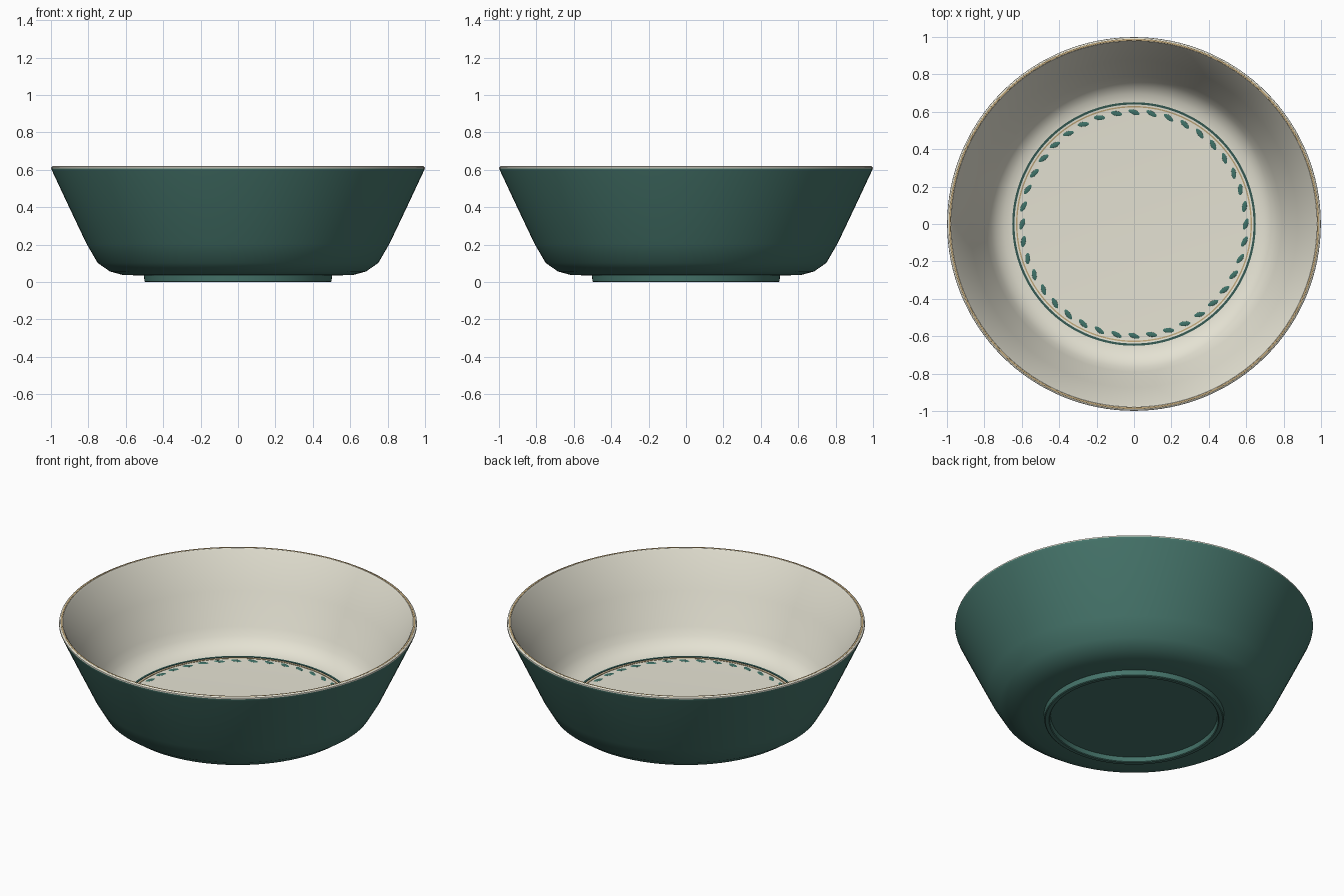
import bpy, bmesh, math
from mathutils import Matrix

if "Cube" in bpy.data.objects:
    bpy.data.objects.remove(bpy.data.objects["Cube"])

def mat(name, rgb):
    m = bpy.data.materials.new(name)
    m.diffuse_color = (*rgb, 1)
    m.use_nodes = True
    m.node_tree.nodes["Principled BSDF"].inputs["Base Color"].default_value = m.diffuse_color
    return m

GREEN = mat("green_glaze", (0.06, 0.175, 0.145))
CREAM = mat("cream_glaze", (0.78, 0.76, 0.65))
GOLD = mat("gold_line", (0.52, 0.38, 0.19))
DARK = mat("dark_green_line", (0.035, 0.10, 0.085))
LEAF = mat("leaf_green", (0.05, 0.17, 0.14))

def finish(name, bm, mats, angle=35):
    me = bpy.data.meshes.new(name)
    bmesh.ops.recalc_face_normals(bm, faces=bm.faces)
    bm.to_mesh(me)
    bm.free()
    for m in mats:
        me.materials.append(m)
    ob = bpy.data.objects.new(name, me)
    bpy.context.collection.objects.link(ob)
    bpy.ops.object.select_all(action='DESELECT')
    ob.select_set(True)
    bpy.context.view_layer.objects.active = ob
    bpy.ops.object.shade_smooth_by_angle(angle=math.radians(angle))
    return ob

def lathe(name, profile, mats, closed=False, split=None, steps=128):
    """Revolve (r, z) points about z; segments from index split on use the second material."""
    bm = bmesh.new()
    pts = profile + [profile[0]] if closed else profile
    rings = [[bm.verts.new((r * math.cos(2 * math.pi * i / steps),
                            r * math.sin(2 * math.pi * i / steps), z))
              for i in range(steps)] for r, z in pts]
    for k in range(len(pts) - 1):
        for i in range(steps):
            j = (i + 1) % steps
            f = bm.faces.new((rings[k][i], rings[k][j], rings[k + 1][j], rings[k + 1][i]))
            f.material_index = 1 if split is not None and k >= split else 0
    bmesh.ops.remove_doubles(bm, verts=bm.verts, dist=1e-5)
    return finish(name, bm, mats)

# Bowl: green underside, foot and outside, then cream rim and inside
outside = [(0, 0.03), (0.465, 0.03), (0.47, 0.004), (0.475, 0), (0.495, 0), (0.5, 0.004),
           (0.503, 0.034), (0.62, 0.039), (0.685, 0.057), (0.75, 0.102), (0.81, 0.205),
           (0.905, 0.405), (0.994, 0.595), (0.999, 0.608)]
inside = [(0.998, 0.615), (0.99, 0.62), (0.978, 0.619), (0.971, 0.61), (0.875, 0.405),
          (0.79, 0.222), (0.765, 0.175), (0.735, 0.14), (0.695, 0.115), (0.65, 0.104),
          (0.6, 0.101), (0, 0.1)]
lathe("bowl", outside + inside, [GREEN, CREAM], split=len(outside) - 1)

# Gold line on the rim
lathe("rim_gold_line", [(0.985 + 0.006 * math.cos(a * math.pi / 4),
                         0.6175 + 0.004 * math.sin(a * math.pi / 4)) for a in range(8)],
      [GOLD], closed=True)

# Painted lines round the floor
def floor_line(name, r, w, m, z):
    lathe(name, [(r - w, z - 0.004), (r - w, z + 0.002), (r + w, z + 0.003), (r + w, z - 0.004)],
          [m], closed=True)

floor_line("floor_green_line", 0.645, 0.006, DARK, 0.104)
floor_line("floor_gold_line", 0.627, 0.0035, GOLD, 0.1025)

# Wreath of leaves, each turned a little off the ring direction
bm = bmesh.new()
COUNT = 40
for i in range(COUNT):
    a = 2 * math.pi * i / COUNT
    place = (Matrix.Rotation(a, 4, 'Z') @ Matrix.Translation((0.598, 0, 0.1015))
             @ Matrix.Rotation(math.radians(70), 4, 'Z') @ Matrix.Diagonal((0.031, 0.0125, 0.003, 1)))
    bmesh.ops.create_uvsphere(bm, u_segments=16, v_segments=6, radius=1, matrix=place)
finish("floor_leaf_wreath", bm, [LEAF], 60)
